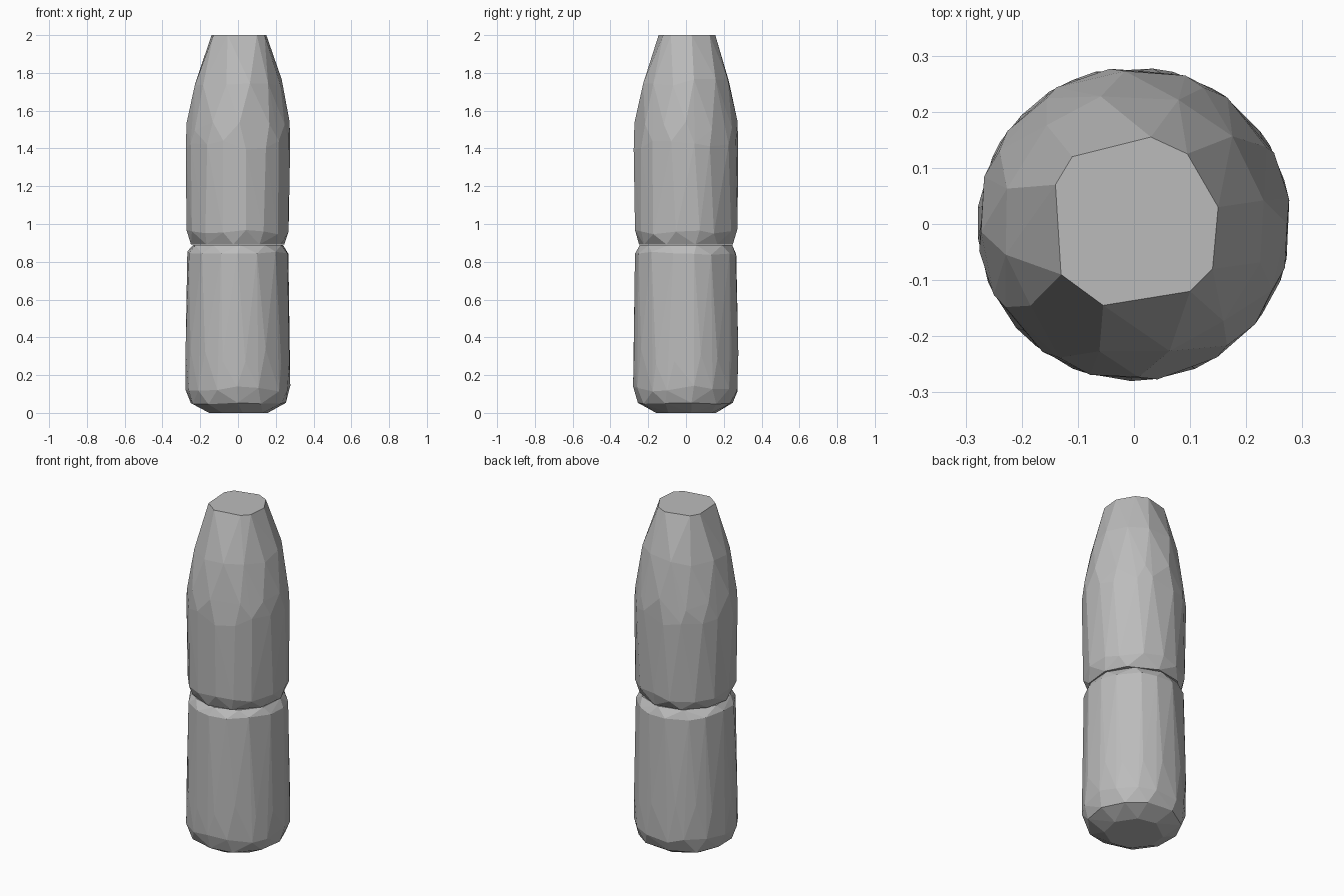
import bpy
import bmesh
import math
import random

cube = bpy.data.objects.get("Cube")
if cube:
    bpy.data.objects.remove(cube, do_unlink=True)

random.seed(4)

grey = bpy.data.materials.new("plain grey")
grey.use_nodes = True
grey.diffuse_color = (0.5, 0.5, 0.5, 1)
grey.node_tree.nodes["Principled BSDF"].inputs["Base Color"].default_value = (0.5, 0.5, 0.5, 1)


def ring(radius, z, sides, turn=0.0, wobble=0.0):
    """Ring of points, slightly uneven in spacing and height."""
    points = []
    for i in range(sides):
        a = math.tau * (i + turn + random.uniform(-0.15, 0.15)) / sides
        points.append((radius * math.cos(a), radius * math.sin(a),
                       z + random.uniform(-wobble, wobble)))
    return points


def faceted_part(name, points):
    """Chunky convex shell wrapped around the points."""
    bm = bmesh.new()
    for p in points:
        bm.verts.new(p)
    hull = bmesh.ops.convex_hull(bm, input=bm.verts[:])
    loose = {g for g in hull["geom_interior"] + hull["geom_unused"]
             if isinstance(g, bmesh.types.BMVert)}
    bmesh.ops.delete(bm, geom=list(loose), context='VERTS')
    bmesh.ops.dissolve_limit(bm, angle_limit=math.radians(0.5),
                             verts=bm.verts[:], edges=bm.edges[:])
    bmesh.ops.recalc_face_normals(bm, faces=bm.faces[:])
    mesh = bpy.data.meshes.new(name)
    bm.to_mesh(mesh)
    bm.free()
    mesh.materials.append(grey)
    obj = bpy.data.objects.new(name, mesh)
    bpy.context.collection.objects.link(obj)
    return obj


# Lower casing: chamfered foot, nearly straight wall, chamfered shoulder
faceted_part("lower_casing",
             ring(0.16, 0.0, 8, 0.3)
             + ring(0.255, 0.05, 11, 0.1, 0.005)
             + ring(0.28, 0.13, 15, 0.25, 0.02)
             + ring(0.279, 0.3, 15, 0.6, 0.04)
             + ring(0.27, 0.845, 15, 0.3, 0.01)
             + ring(0.245, 0.888, 10, 0.5))

# Flat irregular tip of the upper casing
tip = [(0.03, 0.155, 2), (0.095, 0.125, 2), (0.15, 0.03, 2),
       (0.14, -0.08, 2), (0.10, -0.12, 2), (-0.055, -0.145, 2),
       (-0.13, -0.09, 2), (-0.14, 0.07, 2), (-0.11, 0.12, 2)]

# Upper casing: chamfered base, straight wall, rounded taper to the tip
faceted_part("upper_casing",
             ring(0.25, 0.892, 10, 0.2)
             + ring(0.273, 0.96, 15, 0.5, 0.015)
             + ring(0.28, 1.42, 16, 0.3, 0.03)
             + ring(0.273, 1.52, 12, 0.1, 0.03)
             + ring(0.235, 1.75, 12, 0.4, 0.02)
             + tip)
